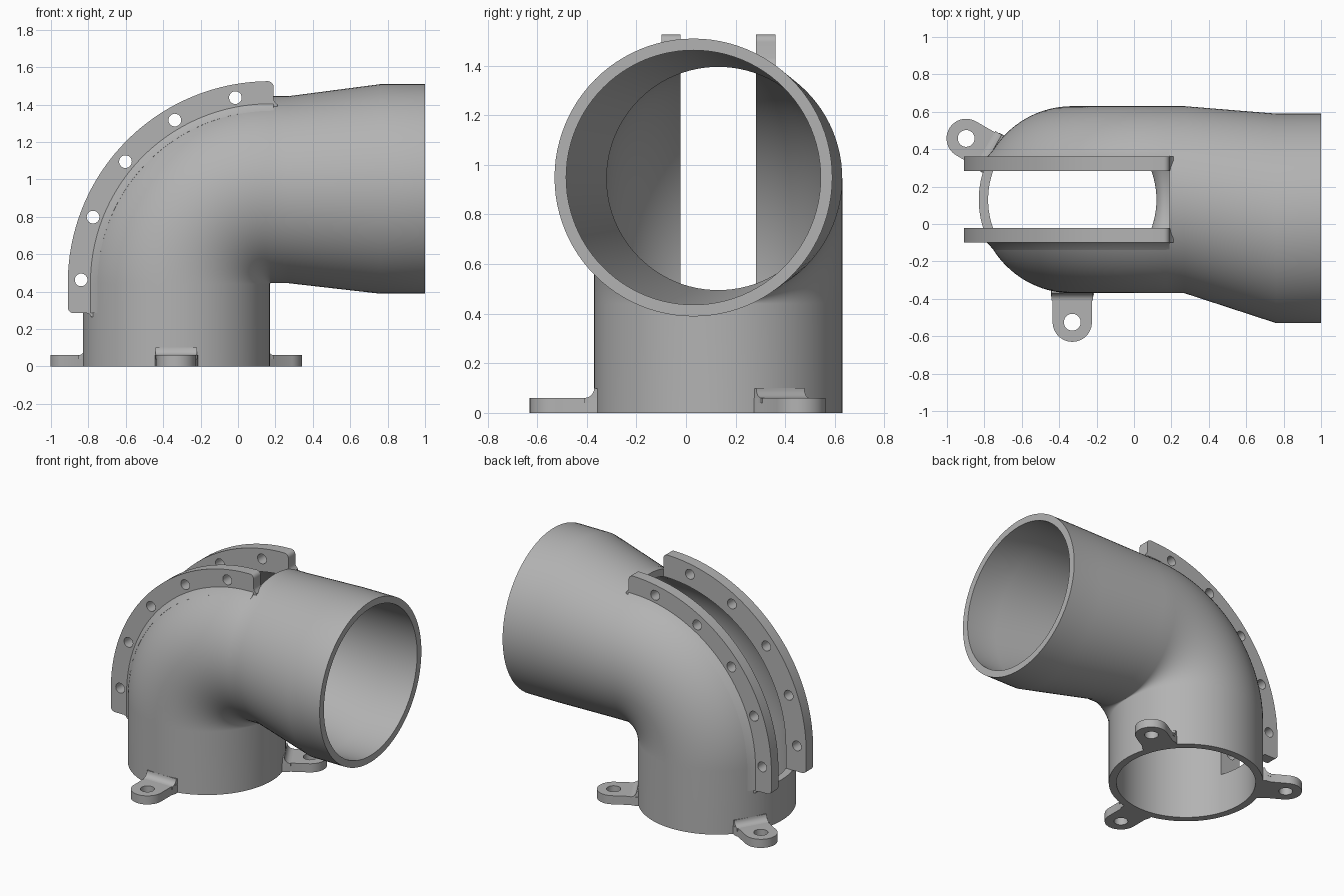
import bpy, bmesh
from math import sin, cos, pi, radians
from mathutils import Vector, Matrix

cube = bpy.data.objects.get("Cube")
if cube:
    bpy.data.objects.remove(cube)

grey = bpy.data.materials.new("plain grey")
grey.use_nodes = True
COLOUR = (0.45, 0.45, 0.45, 1)
grey.diffuse_color = COLOUR
grey.node_tree.nodes["Principled BSDF"].inputs["Base Color"].default_value = COLOUR

PIPE_X, PIPE_Y = -0.33, 0.13      # axis of the upright pipe
BEND_X, BEND_Z = 0.175, 0.44      # centre of the elbow
BEND_R = BEND_X - PIPE_X
SLOT = (-0.022, 0.283)            # slot sides in y
SEG = 96


def finish(name, bm):
    bmesh.ops.recalc_face_normals(bm, faces=bm.faces)
    mesh = bpy.data.meshes.new(name)
    bm.to_mesh(mesh)
    bm.free()
    obj = bpy.data.objects.new(name, mesh)
    bpy.context.collection.objects.link(obj)
    mesh.materials.append(grey)
    return obj


def smooth(obj):
    bpy.ops.object.select_all(action='DESELECT')
    obj.select_set(True)
    bpy.context.view_layer.objects.active = obj
    bpy.ops.object.shade_smooth_by_angle(angle=radians(30))


def loft(name, rings, cyclic=False):
    """Skin a row of equal closed rings, capped or joined end to start."""
    bm = bmesh.new()
    rows = [[bm.verts.new(p) for p in ring] for ring in rings]
    pairs = list(zip(rows, rows[1:]))
    if cyclic:
        pairs.append((rows[-1], rows[0]))
    else:
        bm.faces.new(rows[0])
        bm.faces.new(rows[-1])
    for a, b in pairs:
        for i in range(len(a)):
            j = (i + 1) % len(a)
            bm.faces.new((a[i], a[j], b[j], b[i]))
    return finish(name, bm)


def circle(x, y, r, n=32):
    return [(x + r * cos(2 * pi * i / n), y + r * sin(2 * pi * i / n)) for i in range(n)]


def arc(x, y, r, a, b, n):
    return [(x + r * cos(radians(a + (b - a) * i / n)),
             y + r * sin(radians(a + (b - a) * i / n))) for i in range(n + 1)]


def plate(name, loops, thickness, matrix):
    """Extrude a flat outline with holes along its local z."""
    bm = bmesh.new()
    for loop in loops:
        vs = [bm.verts.new((x, y, 0)) for x, y in loop]
        for a, b in zip(vs, vs[1:] + vs[:1]):
            bm.edges.new((a, b))
    bmesh.ops.triangle_fill(bm, edges=bm.edges[:], use_beauty=True, normal=(0, 0, 1))
    out = bmesh.ops.extrude_face_region(bm, geom=bm.faces[:])
    top = [g for g in out["geom"] if isinstance(g, bmesh.types.BMVert)]
    bmesh.ops.translate(bm, verts=top, vec=(0, 0, thickness))
    bm.transform(matrix)
    obj = finish(name, bm)
    smooth(obj)
    return obj


# Pipe: stations of (centre, tilt, outer radius, inner radius)
stations = [((PIPE_X, PIPE_Y, 0), 0, 0.5, 0.45)]
for i in range(41):
    t = pi / 2 * i / 40
    centre = (BEND_X - BEND_R * cos(t), PIPE_Y, BEND_Z + BEND_R * sin(t))
    stations.append((centre, t, 0.5, 0.45))
stations += [((0.27, PIPE_Y, 0.945), pi / 2, 0.5, 0.45),
             ((0.76, 0.03, 0.949), pi / 2, 0.56, 0.513),
             ((1.0, 0.03, 0.949), pi / 2, 0.56, 0.513)]


def ring(centre, tilt, r):
    turn = Matrix.Rotation(tilt, 3, 'Y')
    return [Vector(centre) + turn @ Vector((x, y, 0)) for x, y in circle(0, 0, r, SEG)]


rings = [ring(c, t, ro) for c, t, ro, ri in stations]
rings += [ring(c, t, ri) for c, t, ro, ri in reversed(stations)]
pipe = loft("elbow_pipe", rings, cyclic=True)

# Slot along the back of the elbow
profile = [(-1.2, 0.285), (PIPE_X, 0.285), (PIPE_X, 0.945),
           (0.19, 0.945), (0.19, 1.8), (-1.2, 1.8)]
cutter = loft("slot_cutter", [[(x, y, z) for x, z in profile] for y in SLOT])
cutter.hide_render = True
cut = pipe.modifiers.new("slot", 'BOOLEAN')
cut.operation, cut.solver, cut.object = 'DIFFERENCE', 'EXACT', cutter
bpy.context.view_layer.objects.active = pipe
bpy.ops.object.modifier_apply(modifier=cut.name)
bpy.data.objects.remove(cutter)
smooth(pipe)

# Curved flanges on both sides of the slot, each with five bolt holes
FX, FZ = 0.17, 0.445
outline = [(0.21, 1.38), (0.21, 1.4), (0.195, 1.415), (0.19, 1.43)]
outline += arc(0.16, 1.495, 0.03, 0, 90, 5)
outline += arc(FX, FZ, 1.08, 92, 180, 44)
outline += arc(-0.88, 0.315, 0.03, 180, 270, 5)
outline += [(-0.81, 0.285), (-0.795, 0.28), (-0.785, 0.265), (-0.765, 0.265)]
outline += arc(FX, FZ, 0.935, 180, 90, 44)
holes = [circle(*arc(FX, FZ, 1.009, a, a, 1)[0], 0.034, 24)
         for a in (100.5, 120.2, 139.9, 159.5, 179)]
upright = Matrix.Rotation(pi / 2, 4, 'X')     # outline y becomes z, depth goes to -y
for name, y in (("front_flange", SLOT[0]), ("rear_flange", SLOT[1] + 0.077)):
    plate(name, [outline] + holes, 0.077, Matrix.Translation((0, y, 0)) @ upright)

# Small fillets where the flanges meet the pipe
section = [(0.22, 0.972), (0.236, 0.949), (0.27, 0.92), (0.22, 0.9)]
for name, side in (("front_fillet", -1), ("rear_fillet", 1)):
    rows = [[(FX - r, PIPE_Y + side * d, 0.285) for d, r in section]]
    for i in range(41):
        t = pi / 2 * i / 40
        rows.append([(FX - r * cos(t), PIPE_Y + side * d, FZ + r * sin(t)) for d, r in section])
    rows.append([(0.19, PIPE_Y + side * d, FZ + r) for d, r in section])
    smooth(loft(name, rows))

# Mounting ears around the base, each with a fillet against the pipe
ear = [(0.47, -0.115), (0.51, -0.115), (0.54, -0.105)]
ear += arc(0.655, 0, 0.105, -90, 90, 24)
ear += [(0.54, 0.105), (0.51, 0.115), (0.47, 0.115)]
rise = [(0.475, 0.04), (0.475, 0.095)] + arc(0.54, 0.1, 0.04, 180, 270, 6) + [(0.54, 0.04)]
for name, angle in (("front_ear", -90), ("left_ear", 30), ("right_ear", 150)):
    place = Matrix.Translation((PIPE_X, PIPE_Y, 0)) @ Matrix.Rotation(radians(angle), 4, 'Z')
    plate(name, [ear, circle(0.655, 0, 0.045)], 0.06, place)
    ends = [[place @ Vector((r, w, z)) for r, z in rise] for w in (-0.112, 0.112)]
    smooth(loft(name + "_fillet", ends))
